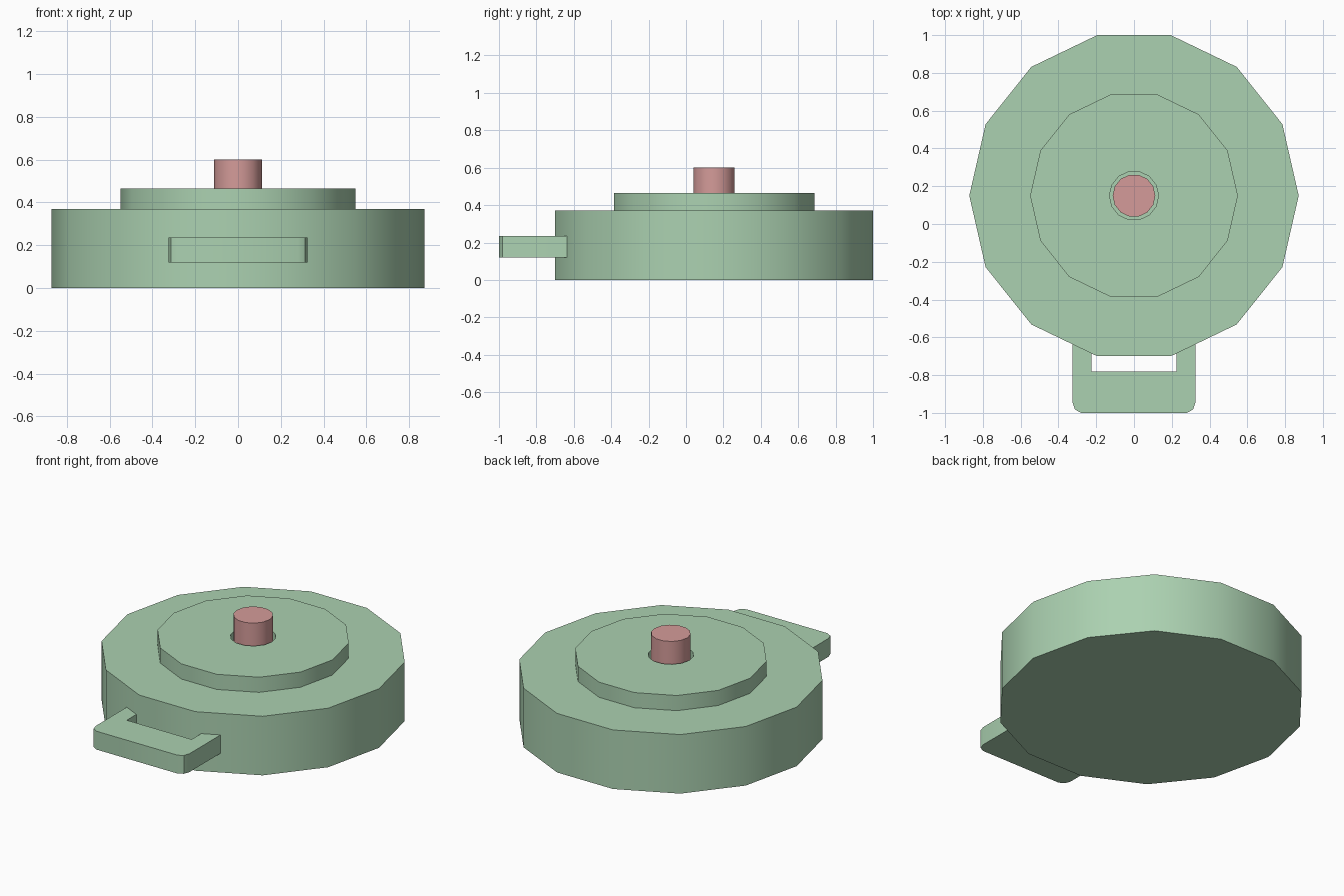
import bpy
import bmesh
from math import cos, sin, pi, radians

cube = bpy.data.objects.get("Cube")
if cube:
    bpy.data.objects.remove(cube, do_unlink=True)

SIDES = 14
CENTRE_Y = 0.15


def make_material(name, rgb):
    mat = bpy.data.materials.new(name)
    mat.use_nodes = True
    mat.diffuse_color = (*rgb, 1)
    mat.node_tree.nodes["Principled BSDF"].inputs["Base Color"].default_value = (*rgb, 1)
    return mat


def finish(name, bm, mat):
    """Turn a bmesh into a smooth-by-angle object."""
    bmesh.ops.recalc_face_normals(bm, faces=bm.faces)
    mesh = bpy.data.meshes.new(name)
    bm.to_mesh(mesh)
    bm.free()
    mesh.materials.append(mat)
    obj = bpy.data.objects.new(name, mesh)
    bpy.context.collection.objects.link(obj)
    bpy.ops.object.select_all(action="DESELECT")
    obj.select_set(True)
    bpy.context.view_layer.objects.active = obj
    bpy.ops.object.shade_smooth_by_angle(angle=radians(30))
    return obj


def lathe(name, profile, mat, closed=False):
    """Revolve (radius, z) points; open profiles get flat end caps."""
    bm = bmesh.new()
    rings = [[bm.verts.new((r * cos(2 * pi * i / SIDES), r * sin(2 * pi * i / SIDES), z))
              for i in range(SIDES)] for r, z in profile]
    pairs = list(zip(rings, rings[1:]))
    if closed:
        pairs.append((rings[-1], rings[0]))
    else:
        bm.faces.new(rings[0])
        bm.faces.new(rings[-1])
    for low, high in pairs:
        for i in range(SIDES):
            j = (i + 1) % SIDES
            bm.faces.new((low[i], low[j], high[j], high[i]))
    obj = finish(name, bm, mat)
    obj.location.y = CENTRE_Y
    return obj


green = make_material("soft green", (0.41, 0.64, 0.44))
pink = make_material("dusty pink", (0.66, 0.33, 0.32))

# Round body and the raised plate with its button well
lathe("body", [(0.872, 0), (0.872, 0.37)], green)
lathe("raised_plate", [(0.55, 0.36), (0.55, 0.465), (0.13, 0.465), (0.13, 0.36)],
      green, closed=True)

# Push button standing in the well
lathe("button", [(0.113, 0.36), (0.113, 0.6)], pink)

# U-shaped handle, mirrored from its left half outline
half = [(0.225, -0.6), (0.325, -0.6), (0.325, -0.945), (0.313, -0.982), (0.28, -1.0)]
outline = half + [(-x, y) for x, y in reversed(half)] + [(-0.225, -0.78), (0.225, -0.78)]
bm = bmesh.new()
face = bm.faces.new([bm.verts.new((x, y, 0.12)) for x, y in outline])
extruded = bmesh.ops.extrude_face_region(bm, geom=[face])["geom"]
bmesh.ops.translate(bm, vec=(0, 0, 0.115),
                    verts=[v for v in extruded if isinstance(v, bmesh.types.BMVert)])
finish("handle", bm, green)
